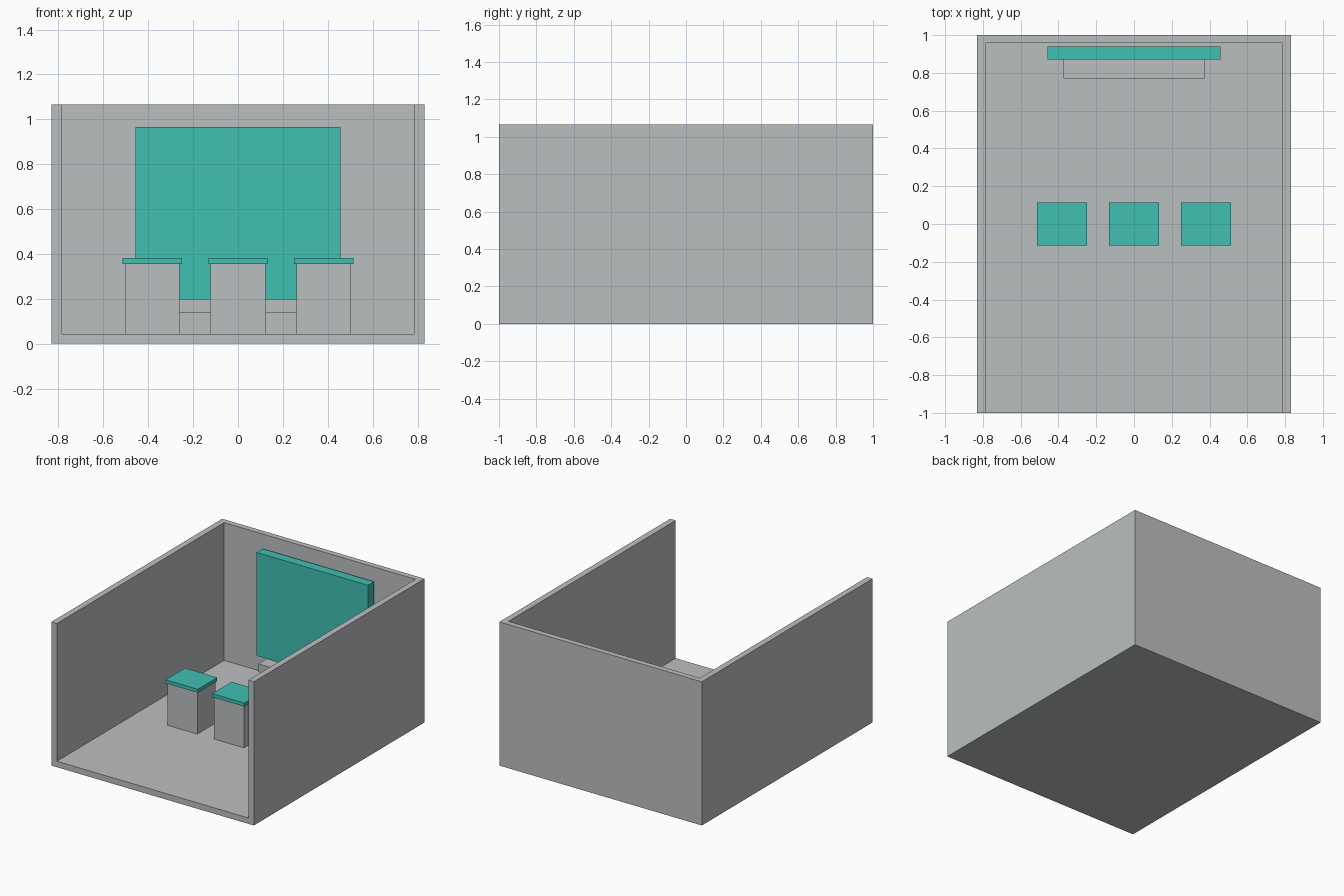
import bpy

default_cube = bpy.data.objects.get("Cube")
if default_cube:
    bpy.data.objects.remove(default_cube, do_unlink=True)


def make_material(name, rgb):
    mat = bpy.data.materials.new(name)
    mat.use_nodes = True
    colour = (*rgb, 1.0)
    mat.diffuse_color = colour
    mat.node_tree.nodes["Principled BSDF"].inputs["Base Color"].default_value = colour
    return mat


def make_box(name, low, high, mat):
    """Box spanning two opposite corners."""
    centre = [(a + b) / 2 for a, b in zip(low, high)]
    bpy.ops.mesh.primitive_cube_add(size=1, location=centre)
    obj = bpy.context.object
    obj.name = name
    obj.scale = [b - a for a, b in zip(low, high)]
    bpy.ops.object.transform_apply(location=False, rotation=False, scale=True)
    obj.data.materials.append(mat)
    return obj


grey = make_material("light grey", (0.50, 0.52, 0.53))
teal = make_material("teal", (0.05, 0.53, 0.45))

half_width, height = 0.83, 1.065
wall, floor = 0.045, 0.044
inner = half_width - wall

# Room shell, hollowed out through the open front and top
room = make_box("room_shell", (-half_width, -1, 0), (half_width, 1, height), grey)
cutter = make_box("room_cutter", (-inner, -1.5, floor), (inner, 1 - 0.042, 1.5), grey)
cutter.hide_render = True
cut = room.modifiers.new("hollow", "BOOLEAN")
cut.operation = "DIFFERENCE"
cut.solver = "EXACT"
cut.object = cutter
bpy.context.view_layer.objects.active = room
bpy.ops.object.modifier_apply(modifier=cut.name)
bpy.data.objects.remove(cutter, do_unlink=True)

# Screen and the shelf beneath it
make_box("screen", (-0.457, 0.87, 0.2), (0.457, 0.94, 0.966), teal)
make_box("screen_shelf", (-0.373, 0.771, 0.14), (0.373, 0.94, 0.2), grey)

# Row of three stools with overhanging seats
for label, x in (("right", -0.382), ("middle", 0), ("left", 0.382)):
    make_box(label + "_stool_body", (x - 0.122, -0.105, floor), (x + 0.122, 0.105, 0.356), grey)
    make_box(label + "_stool_seat", (x - 0.132, -0.114, 0.356), (x + 0.132, 0.114, 0.382), teal)
